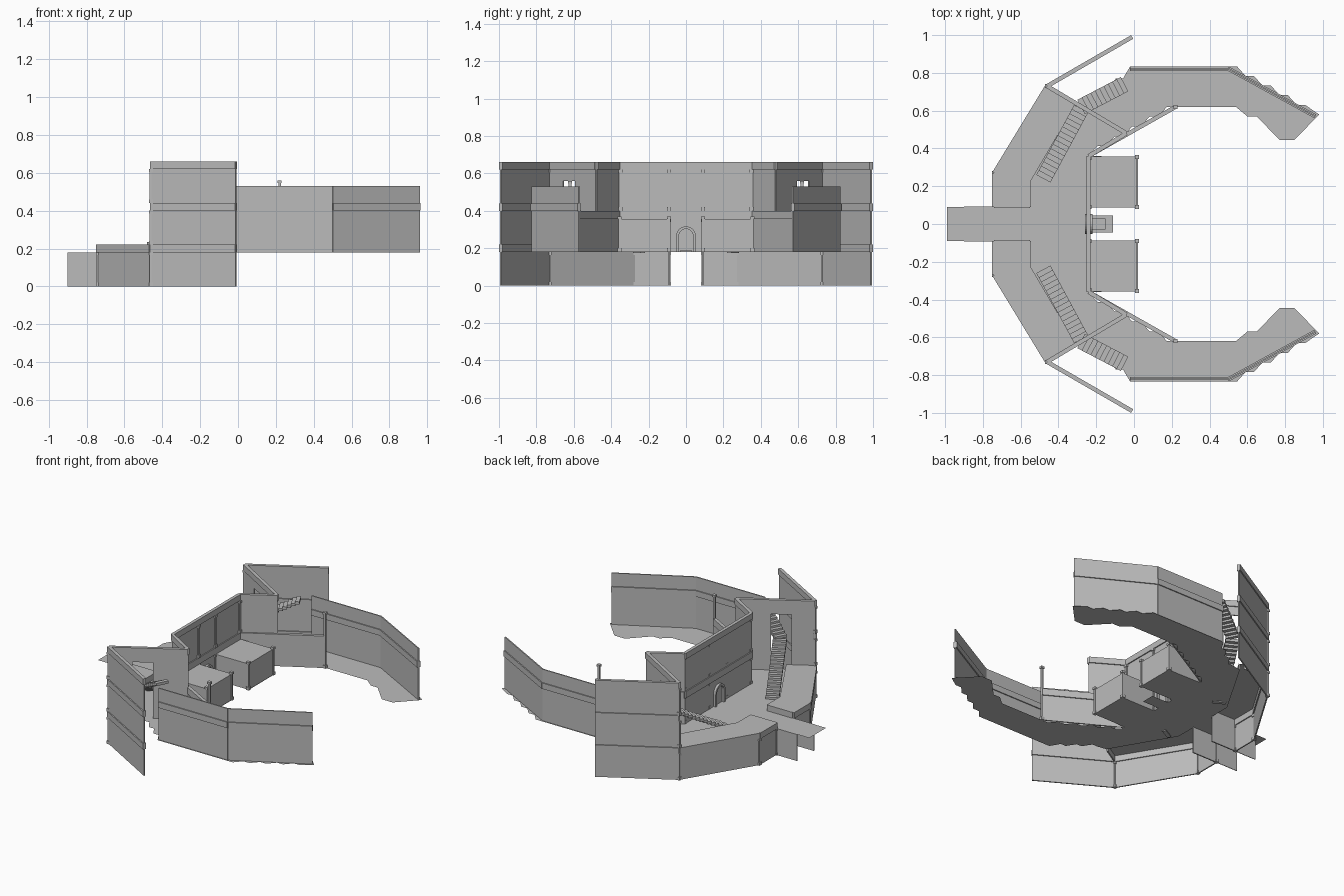
import bpy
import bmesh
import math
from mathutils import Vector

cube = bpy.data.objects.get("Cube")
if cube:
    bpy.data.objects.remove(cube, do_unlink=True)

stone = bpy.data.materials.new("grey_stone")
stone.use_nodes = True
grey = (0.5, 0.5, 0.5, 1)
stone.diffuse_color = grey
stone.node_tree.nodes["Principled BSDF"].inputs["Base Color"].default_value = grey

# Main levels
GROUND, FLOOR, TERRACE, STOREY, TOP = 0, 0.18, 0.22, 0.4, 0.66
ARM_TOP = 0.53
BAND = 0.04


def finish(name, mesh_data):
    """Turn a bmesh into a named stone object."""
    mesh = bpy.data.meshes.new(name)
    mesh_data.to_mesh(mesh)
    mesh_data.free()
    mesh.materials.append(stone)
    part = bpy.data.objects.new(name, mesh)
    bpy.context.collection.objects.link(part)
    return part


def plate(name, outline, height):
    """Flat horizontal sheet."""
    sheet = bmesh.new()
    face = sheet.faces.new([sheet.verts.new((x, y, height)) for x, y in outline])
    face.normal_update()
    if face.normal.z < 0:
        face.normal_flip()
    return finish(name, sheet)


def add_slab(target, start, end, low, high, thick):
    """Upright slab running between two plan points."""
    start, end = Vector(start), Vector(end)
    side = (end - start).orthogonal().normalized() * thick / 2
    corners = (start - side, end - side, end + side, start + side)
    bottom = [target.verts.new((*c, low)) for c in corners]
    top = [target.verts.new((*c, high)) for c in corners]
    target.faces.new(bottom)
    target.faces.new(top)
    for i in range(4):
        j = (i + 1) % 4
        target.faces.new((bottom[i], bottom[j], top[j], top[i]))
    bmesh.ops.recalc_face_normals(target, faces=target.faces[:])


def wall(name, path, low, high, thick=0.008):
    body = bmesh.new()
    for start, end in zip(path, path[1:]):
        add_slab(body, start, end, low, high, thick)
    return finish(name, body)


def band(name, path, low, high=None):
    return wall(name, path, low, high or low + BAND, 0.022)


def post(name, place, low, high):
    """Square post with a wider base and cap."""
    body = bmesh.new()
    x, y = place
    for half, z_low, z_high in ((0.007, low, high),
                                (0.011, low, low + 0.02),
                                (0.011, high - 0.015, high)):
        add_slab(body, (x - half, y), (x + half, y), z_low, z_high, 2 * half)
    return finish(name, body)


def stairs(name, start, end, low, high, count, width):
    """Open flight made of overlapping steps."""
    body = bmesh.new()
    start, end = Vector(start), Vector(end)
    rise = (high - low) / count
    for i in range(count):
        near = start.lerp(end, i / count)
        far = start.lerp(end, (i + 1) / count)
        add_slab(body, near, far, low + (i - 0.4) * rise, low + (i + 1) * rise, width)
    return finish(name, body)


def zigzag(start, end, count, drop):
    """Broken edge: level runs joined by slanted drops."""
    points = []
    step = (Vector(end) - Vector(start)) / count
    for i in range(count):
        here = Vector(start) + step * i
        points += [tuple(here), (here.x + step.x * drop, here.y)]
    return points


# Plan points of the left half (positive y)
corner = (-0.74, 0.27)
passage = (-0.74, 0.09)
bend = (-0.46, 0.73)
tip = (-0.01, 0.99)
front_corner = (-0.24, 0.36)
front_end = (-0.04, 0.48)
low_end = (0.22, 0.62)
arm = [(-0.02, 0.822), (0.5, 0.822), (0.96, 0.57)]

# Ground sheet with its ragged edges
half = [(-0.99, 0.09), (-0.55, 0.09), (-0.55, 0.23), (-0.31, 0.64)]
half += zigzag((-0.25, 0.65), (-0.02, 0.83), 3, 0.5)
half += [(-0.02, 0.835)]
half += zigzag((0.5, 0.835), (0.95, 0.58), 5, 0.5)
half += [(0.98, 0.58), (0.85, 0.445), (0.77, 0.445)]
half += zigzag((0.65, 0.57), (0.55, 0.62), 1, 0.5)
half += [(0.54, 0.62)]
half += zigzag(low_end, front_corner, 5, 0.5)
half += [front_corner, (0.02, 0.355), (0.02, 0.09), (-0.24, 0.09),
         (-0.24, 0.045), (-0.11, 0.045)]
plate("floor", half + [(x, -y) for x, y in reversed(half)], FLOOR)

for label, side in (("left", 1), ("right", -1)):
    def flip(*points):
        return [(x, y * side) for x, y in points]

    def along(start, end, share):
        return tuple(Vector(start).lerp(Vector(end), share))

    # Outer base wall, terrace and passage
    base = flip((-0.55, 0.09), passage, corner, bend)
    wall(label + "_base_wall", base, GROUND, TERRACE)
    band(label + "_base_band", base[1:], FLOOR)
    plate(label + "_terrace",
          flip(passage, corner, bend, (-0.31, 0.64), (-0.55, 0.23), (-0.55, 0.09)), TERRACE)
    wall(label + "_terrace_riser",
         flip((-0.55, 0.09), (-0.55, 0.23), (-0.31, 0.64)), FLOOR, TERRACE)
    wall(label + "_walkway_support", flip((-0.9, 0.09), passage), GROUND, FLOOR, 0.004)
    for place in flip(passage, corner, bend):
        post(label + "_base_post", place, GROUND, FLOOR)

    # Tall wing wall with three bands
    wing = flip(bend, tip)
    wall(label + "_wing_wall", wing, GROUND, TOP)
    for height in (FLOOR, STOREY, TOP - BAND):
        band(label + "_wing_band", wing, height)
    for low, high in ((TERRACE, STOREY), (STOREY + BAND, TOP - BAND)):
        post(label + "_wing_post", wing[0], low, high)

    # Cross wall with a doorway over the stairs
    door_a, door_b = along(bend, front_end, 0.3), along(bend, front_end, 0.56)
    wall(label + "_cross_wall_outer", flip(bend, door_a), FLOOR, TOP)
    wall(label + "_cross_wall_inner", flip(door_b, front_end), FLOOR, TOP)
    wall(label + "_door_lintel", flip(door_a, door_b), 0.56, TOP)
    band(label + "_cross_wall_band", flip(bend, front_end), TOP - BAND)

    # Angled ends of the stage front
    wall(label + "_front_upper_side", flip(front_corner, front_end), STOREY, TOP)
    band(label + "_front_upper_band", flip(front_corner, front_end), TOP - BAND)
    wall(label + "_front_lower_side", flip(front_corner, low_end), FLOOR, STOREY)
    band(label + "_front_lower_band", flip(front_corner, low_end), 0.355, STOREY)
    post(label + "_end_post", flip(low_end)[0], FLOOR, 0.56)

    # Stage front posts on both storeys
    for place in flip((-0.235, 0.35), (-0.235, 0.09)):
        post(label + "_front_lower_post", place, FLOOR, 0.355)
        post(label + "_front_upper_post", place, STOREY, TOP - BAND)

    # Projecting block with corner posts
    block = flip((-0.24, 0.09), (0.015, 0.09), (0.015, 0.355), (-0.24, 0.355))
    wall(label + "_block_walls", block, FLOOR, 0.355, 0.004)
    plate(label + "_block_roof", block, 0.355)
    for place in block[1:3]:
        post(label + "_block_post", place, FLOOR, 0.37)

    # Curved seating arm wall
    wall(label + "_arm_wall", flip(*arm), FLOOR, ARM_TOP)
    band(label + "_arm_band", flip(*arm), STOREY)

    # Two flights of stairs
    stairs(label + "_lower_stairs", *flip((-0.48, 0.24), (-0.28, 0.61)),
           FLOOR, STOREY, 16, 0.085)
    stairs(label + "_upper_stairs", *flip((-0.28, 0.62), (-0.05, 0.74)),
           STOREY, ARM_TOP, 10, 0.085)

# Stage front
front = [front_corner, (front_corner[0], -front_corner[1])]
wall("stage_front", front, FLOOR, TOP)
band("stage_front_middle_band", front, 0.355, STOREY)
band("stage_front_top_band", front, TOP - BAND)

# Arched doorway through the stage front
arch = bmesh.new()
SEGMENTS = 12
outlines = []
for radius in (0.052, 0.038):
    outline = [(radius, FLOOR)]
    for i in range(SEGMENTS + 1):
        angle = math.pi * i / SEGMENTS
        outline.append((radius * math.cos(angle), 0.265 + radius * math.sin(angle)))
    outlines.append(outline + [(-radius, FLOOR)])
rings = [[arch.verts.new((x, y, z)) for y, z in outline]
         for outline, x in ((outlines[1], -0.26), (outlines[0], -0.26),
                            (outlines[0], -0.22), (outlines[1], -0.22))]
for ring, after in zip(rings, rings[1:] + rings[:1]):
    for i in range(len(ring) - 1):
        arch.faces.new((ring[i], ring[i + 1], after[i + 1], after[i]))
bmesh.ops.recalc_face_normals(arch, faces=arch.faces[:])
finish("door_arch", arch)

# Low doorstep
wall("doorstep", [(-0.23, 0), (-0.15, 0)], FLOOR, 0.19, 0.06)
